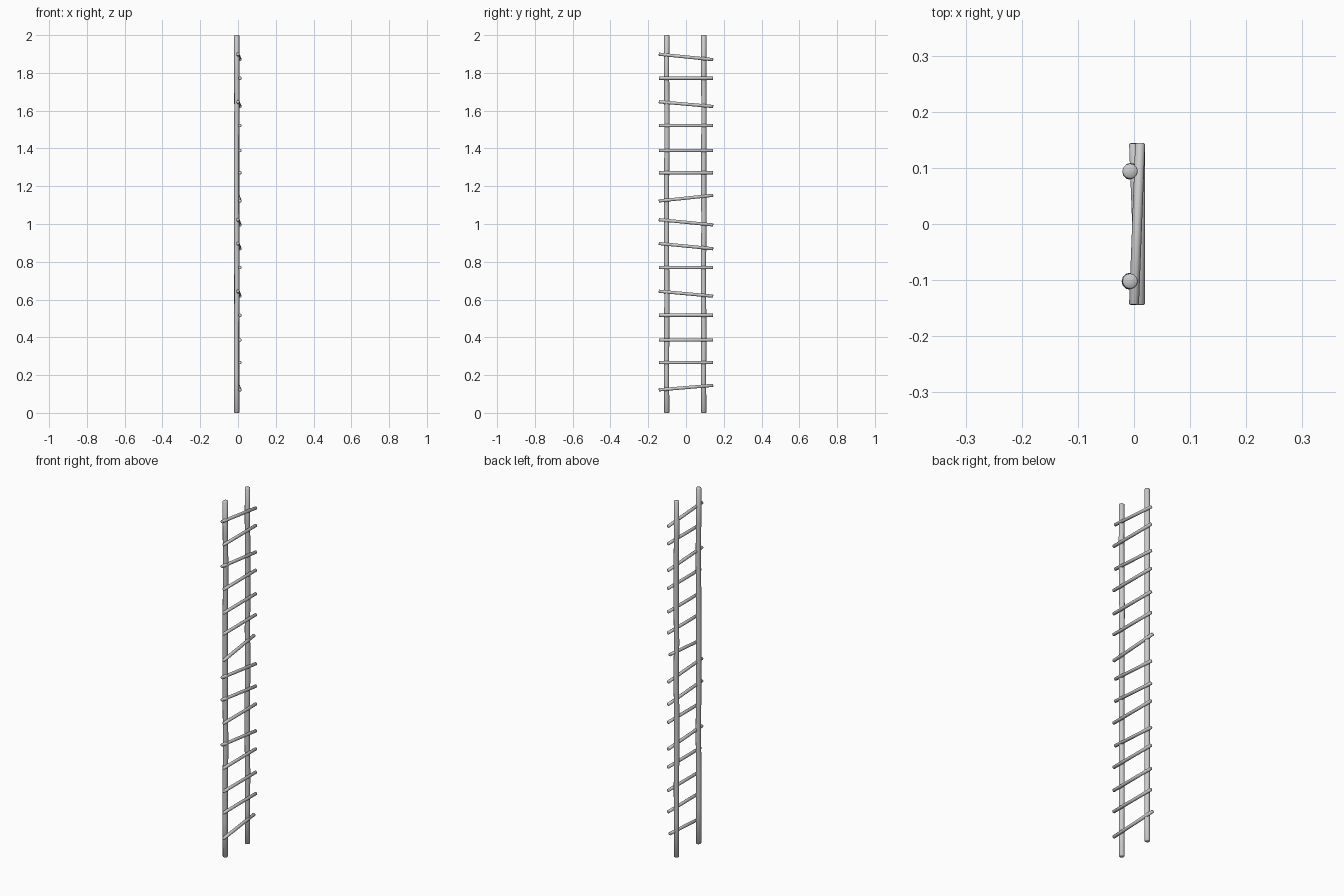
import bpy, bmesh, math, random
from mathutils import Vector

if "Cube" in bpy.data.objects:
    bpy.data.objects.remove(bpy.data.objects["Cube"])

random.seed(4)


def pole(name, path, radius, sides=12):
    """Round pole swept along a list of points, with slightly eased ends."""
    path = [Vector(p) for p in path]
    axis = (path[-1] - path[0]).normalized()
    helper = Vector((1, 0, 0))
    u = (helper - axis * helper.dot(axis)).normalized()
    v = axis.cross(u)
    ease = axis * radius * 0.2
    stations = [(path[0], radius * 0.8), (path[0] + ease, radius)]
    stations += [(p, radius) for p in path[1:-1]]
    stations += [(path[-1] - ease, radius), (path[-1], radius * 0.8)]
    bm = bmesh.new()
    rings = []
    for c, r in stations:
        rings.append([bm.verts.new(c + (u * math.cos(a) + v * math.sin(a)) * r)
                      for a in (2 * math.pi * i / sides for i in range(sides))])
    for a, b in zip(rings, rings[1:]):
        for i in range(sides):
            j = (i + 1) % sides
            bm.faces.new((a[i], a[j], b[j], b[i]))
    bm.faces.new(rings[0][::-1])
    bm.faces.new(rings[-1])
    bmesh.ops.recalc_face_normals(bm, faces=bm.faces)
    for f in bm.faces:
        f.smooth = True
    mesh = bpy.data.meshes.new(name)
    bm.to_mesh(mesh)
    bm.free()
    ob = bpy.data.objects.new(name, mesh)
    bpy.context.collection.objects.link(ob)
    return ob


# Upright rails, very slightly crooked like natural poles
for name, y in (("left_rail", -0.102), ("right_rail", 0.094)):
    path = []
    for i in range(11):
        w = 0 if i in (0, 10) else 0.0015
        path.append((-0.007 + random.uniform(-w, w),
                     y + random.uniform(-w, w), 0.2 * i))
    pole(name, path, 0.0138)

# Rungs: height at the -y end and at the +y end
rungs = [(0.122, 0.146), (0.266, 0.266), (0.386, 0.386), (0.517, 0.517),
         (0.644, 0.618), (0.769, 0.769), (0.897, 0.869), (1.023, 0.995),
         (1.122, 1.152), (1.271, 1.271), (1.389, 1.389), (1.521, 1.521),
         (1.647, 1.622), (1.772, 1.772), (1.899, 1.87)]
for i, (za, zb) in enumerate(rungs):
    # the raised end of a tilted rung leans back into its rail
    xa = 0.0 if za > zb else 0.011
    xb = 0.0 if zb > za else 0.011
    pole(f"rung_{i + 1}", [(xa, -0.144, za), ((xa + xb) / 2, 0, (za + zb) / 2),
                           (xb, 0.144, zb)], 0.0088, 10)
